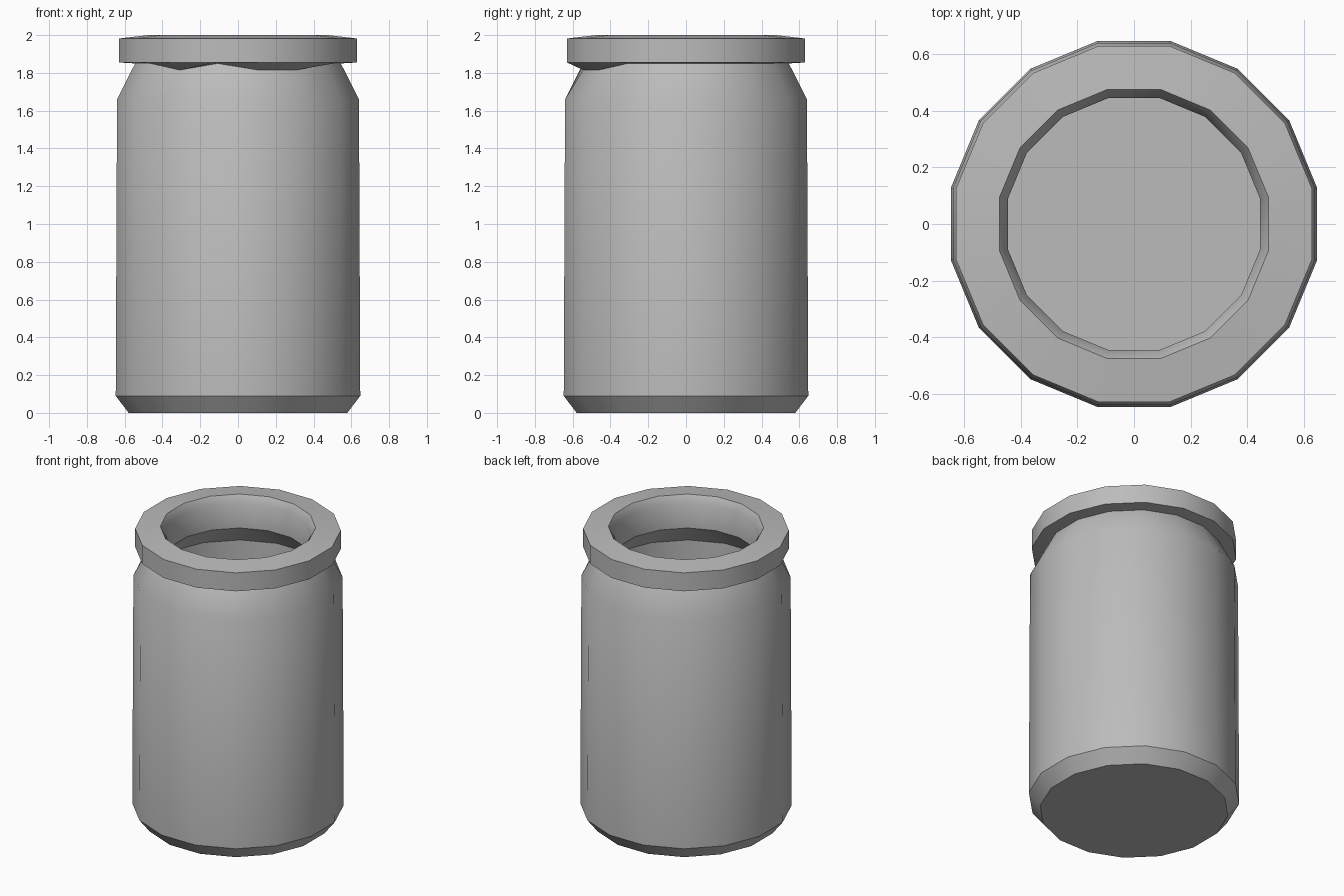
import bpy, bmesh, math

if "Cube" in bpy.data.objects:
    bpy.data.objects.remove(bpy.data.objects["Cube"])

SIDES = 16

# one flat colour
grey = bpy.data.materials.new("mid_grey")
grey.diffuse_color = (0.5, 0.5, 0.5, 1)
grey.use_nodes = True
grey.node_tree.nodes["Principled BSDF"].inputs["Base Color"].default_value = grey.diffuse_color

# jar wall as (radius, height), from the underside over the rim to the inner floor
profile = [
    (0.59, 0.0), (0.66, 0.09), (0.653, 1.66), (0.555, 1.85),    # base, wall, shoulder
    (0.642, 1.855), (0.642, 1.982), (0.485, 2.0),               # rim
    (0.455, 1.95), (0.455, 1.78), (0.60, 1.63),                 # mouth and inner shoulder
    (0.60, 0.14), (0.54, 0.07),                                 # inner wall and floor
]
NECK = 3

bm = bmesh.new()
rings = []
for r, z in profile:
    ring = []
    for i in range(SIDES):
        a = 2 * math.pi * (i + 0.5) / SIDES
        ring.append(bm.verts.new((r * math.cos(a), r * math.sin(a), z)))
    rings.append(ring)

# uneven underside of the rim at the front
for i in (10, 12, 13):
    rings[NECK][i].co.z = 1.815

for lower, upper in zip(rings, rings[1:]):
    for i in range(SIDES):
        j = (i + 1) % SIDES
        bm.faces.new((lower[i], lower[j], upper[j], upper[i]))
bm.faces.new(list(reversed(rings[0])))   # underside
bm.faces.new(rings[-1])                  # inner floor
bmesh.ops.recalc_face_normals(bm, faces=bm.faces[:])

mesh = bpy.data.meshes.new("jar")
bm.to_mesh(mesh)
bm.free()
mesh.materials.append(grey)
jar = bpy.data.objects.new("jar", mesh)
bpy.context.collection.objects.link(jar)

# smooth round the wall, sharp at the rim and base
bpy.context.view_layer.objects.active = jar
jar.select_set(True)
bpy.ops.object.shade_smooth_by_angle(angle=math.radians(32))
